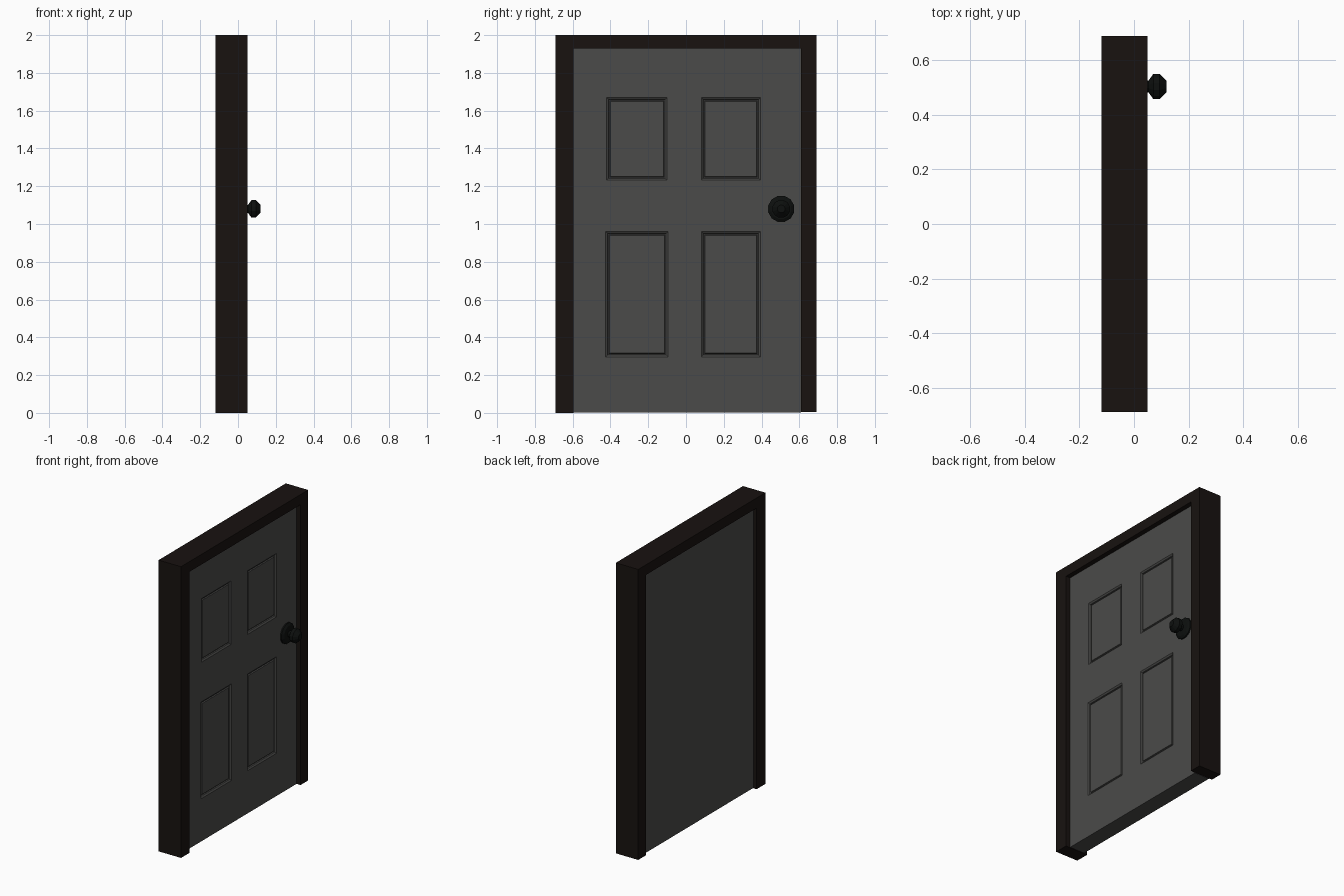
import bpy, bmesh, math

if "Cube" in bpy.data.objects:
    bpy.data.objects.remove(bpy.data.objects["Cube"])


def material(name, rgb):
    m = bpy.data.materials.new(name)
    m.diffuse_color = (*rgb, 1)
    m.use_nodes = True
    m.node_tree.nodes["Principled BSDF"].inputs["Base Color"].default_value = m.diffuse_color
    return m


FRAME = material("dark_wood", (0.009, 0.006, 0.005))
DOOR = material("grey_paint", (0.07, 0.07, 0.067))
METAL = material("black_metal", (0.004, 0.005, 0.0045))


def finish(name, bm, mat):
    bmesh.ops.recalc_face_normals(bm, faces=bm.faces[:])
    me = bpy.data.meshes.new(name)
    bm.to_mesh(me)
    bm.free()
    me.materials.append(mat)
    ob = bpy.data.objects.new(name, me)
    bpy.context.collection.objects.link(ob)
    return ob


def box(name, lo, hi, mat):
    bm = bmesh.new()
    bmesh.ops.create_cube(bm, size=1)
    for v in bm.verts:
        v.co = [a + (b - a) * (c + 0.5) for a, b, c in zip(lo, hi, v.co)]
    return finish(name, bm, mat)


# Frame: two jambs and a header
X0, X1 = -0.12, 0.05
Y0, Y1, TOP = -0.595, 0.608, 1.93
box("left_jamb", (X0, -0.69, 0), (X1, Y0, TOP), FRAME)
box("right_jamb", (X0, Y1, 0.005), (X1, 0.69, TOP), FRAME)
box("header", (X0, -0.69, TOP), (X1, 0.69, 2), FRAME)

# Door slab: front grid with four moulded panels, extruded edges and plain back
BACK, FACE = -0.096, 0.017
lower = (Y0, -0.425, -0.095, 0.081, 0.394, Y1)
upper = (Y0, -0.420, -0.100, 0.081, 0.394, Y1)
rows = [(lower, 0.003), (lower, 0.296), (lower, 0.96),
        (upper, 1.232), (upper, 1.669), (upper, TOP)]
bm = bmesh.new()
grid = [[bm.verts.new((FACE, y, z)) for y in ys] for ys, z in rows]
panels = []
for r in range(5):
    for c in range(5):
        f = bm.faces.new((grid[r][c], grid[r][c + 1],
                          grid[r + 1][c + 1], grid[r + 1][c]))
        if r in (1, 3) and c in (1, 3):
            panels.append(f)
bm.normal_update()
for width, depth in ((0.014, -0.007), (0.003, -0.007), (0.007, 0.0), (0.004, 0.007)):
    bmesh.ops.inset_individual(bm, faces=panels, thickness=width, depth=depth)
rim = [e for e in bm.edges if e.is_boundary]
ext = bmesh.ops.extrude_edge_only(bm, edges=rim)["geom"]
for v in (g for g in ext if isinstance(g, bmesh.types.BMVert)):
    v.co.x = BACK
bmesh.ops.holes_fill(bm, edges=[e for e in bm.edges if e.is_boundary], sides=0)
finish("door_slab", bm, DOOR)

# Knob: turned profile (x, radius) covering rosette, neck and grip
profile = [(0.012, 0.071), (0.026, 0.071), (0.036, 0.055), (0.04, 0.022),
           (0.053, 0.022), (0.071, 0.048), (0.094, 0.048), (0.12, 0.021)]
SIDES = 12
bm = bmesh.new()
rings = []
for x, r in profile:
    rings.append([bm.verts.new((x,
                                0.504 + r * math.cos(math.tau * (i + 0.5) / SIDES),
                                1.08 + r * math.sin(math.tau * (i + 0.5) / SIDES)))
                  for i in range(SIDES)])
for a, b in zip(rings, rings[1:]):
    for i in range(SIDES):
        j = (i + 1) % SIDES
        bm.faces.new((a[i], a[j], b[j], b[i]))
bm.faces.new(rings[0])
bm.faces.new(rings[-1])
finish("door_knob", bm, METAL)
